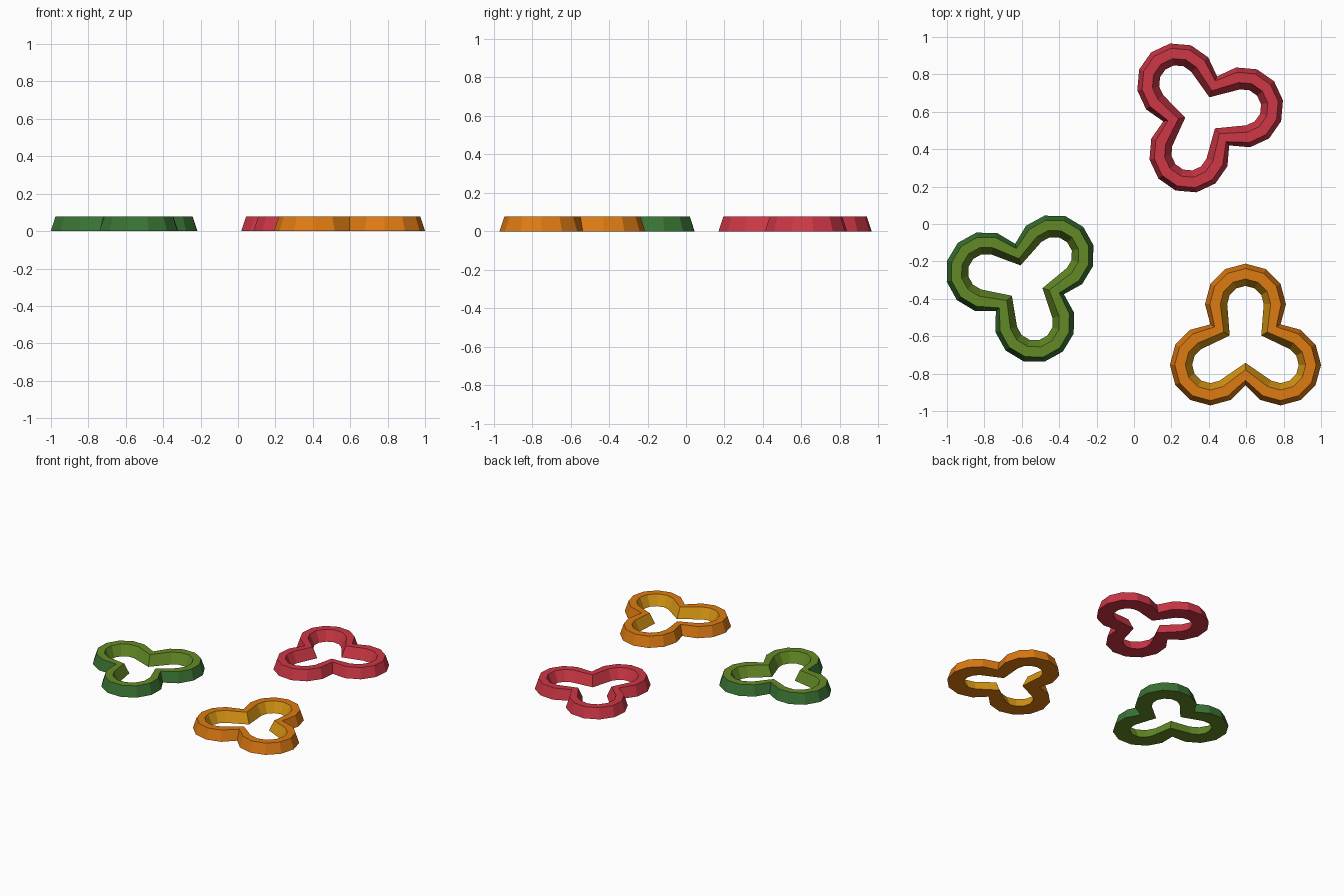
import bpy, bmesh, math
from mathutils import Vector

if "Cube" in bpy.data.objects:
    bpy.data.objects.remove(bpy.data.objects["Cube"])

R = 0.2165          # lobe radius, also distance of lobe centres from the middle
HEIGHT = 0.078
# cross-section of the band: (inward offset, height)
SECTION = [(0.0, 0.0), (0.026, HEIGHT), (0.082, HEIGHT), (0.119, 0.0)]


def material(name, rgb):
    m = bpy.data.materials.new(name)
    lin = [(c / 255 / 12.92) if c < 11 else ((c / 255 + 0.055) / 1.055) ** 2.4 for c in rgb]
    m.diffuse_color = (*lin, 1)
    m.use_nodes = True
    m.node_tree.nodes["Principled BSDF"].inputs["Base Color"].default_value = m.diffuse_color
    return m


red = material("red", (206, 55, 70))
orange = material("orange", (222, 123, 18))
amber = material("amber", (216, 150, 20))
olive = material("olive green", (100, 138, 38))
green = material("deep green", (58, 115, 52))


def trefoil_outline():
    """Three overlapping circles, 30 degree steps, sharing the notch points."""
    pts = []
    for lobe in range(3):
        axis = math.pi / 2 + lobe * math.tau / 3
        c = Vector((math.cos(axis), math.sin(axis))) * R
        for k in range(-4, 4):
            a = axis + k * math.pi / 6
            pts.append(c + Vector((math.cos(a), math.sin(a))) * R)
    return pts


def inward(pts, i):
    """Averaged inward normal at an outline point."""
    n = len(pts)
    a = (pts[i] - pts[i - 1]).normalized()
    b = (pts[(i + 1) % n] - pts[i]).normalized()
    t = a + b
    return Vector((-t.y, t.x)).normalized()


def trefoil_ring(name, x, y, degrees, mats, slots):
    """slots = material index for outer wall, top, inner wall, underside."""
    pts = trefoil_outline()
    n = len(pts)
    bm = bmesh.new()
    loops = []
    for off, z in SECTION:
        loop = []
        for i, p in enumerate(pts):
            q = p + inward(pts, i) * off
            loop.append(bm.verts.new((q.x, q.y, z)))
        loops.append(loop)
    for s in range(4):
        lo, hi = loops[s], loops[(s + 1) % 4]
        for i in range(n):
            j = (i + 1) % n
            f = bm.faces.new((lo[i], lo[j], hi[j], hi[i]))
            f.material_index = slots[s]
    bmesh.ops.recalc_face_normals(bm, faces=bm.faces)
    me = bpy.data.meshes.new(name)
    bm.to_mesh(me)
    bm.free()
    for m in mats:
        me.materials.append(m)
    ob = bpy.data.objects.new(name, me)
    ob.location = (x, y, 0)
    ob.rotation_euler.z = math.radians(degrees)
    bpy.context.collection.objects.link(ob)


# three pepper-slice rings lying on the ground
trefoil_ring("red_ring", 0.37, 0.586, 40, [red], (0, 0, 0, 0))
trefoil_ring("orange_ring", 0.596, -0.645, 0, [orange, amber], (0, 0, 1, 0))
trefoil_ring("green_ring", -0.583, -0.316, -46, [olive, green], (1, 0, 0, 0))
